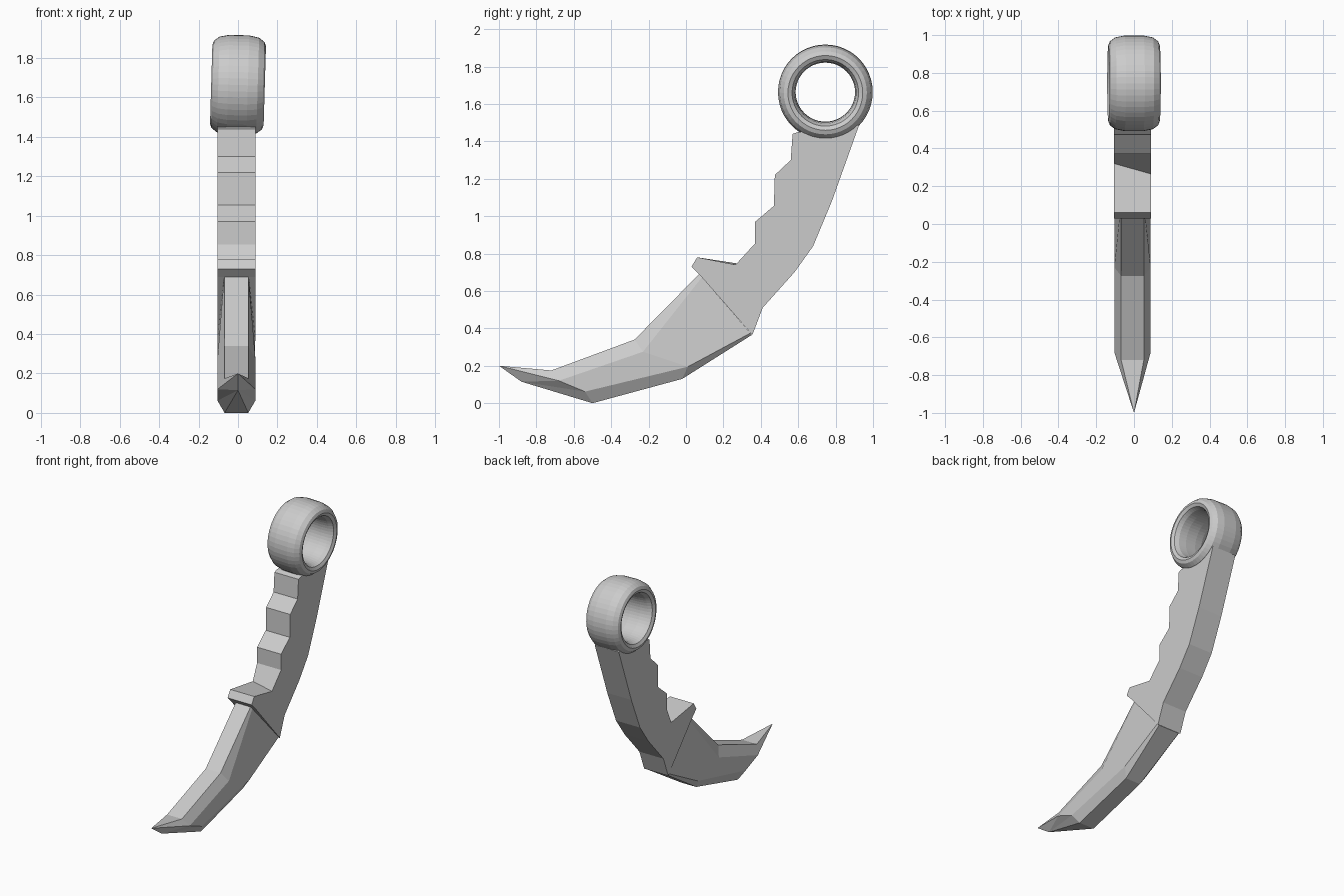
import bpy, bmesh, math
from mathutils import Matrix, Vector

if "Cube" in bpy.data.objects:
    bpy.data.objects.remove(bpy.data.objects["Cube"])

CX = -0.008  # centre plane of blade and handle


def make_object(name, bm):
    bmesh.ops.recalc_face_normals(bm, faces=bm.faces)
    mesh = bpy.data.meshes.new(name)
    bm.to_mesh(mesh)
    bm.free()
    obj = bpy.data.objects.new(name, mesh)
    bpy.context.collection.objects.link(obj)
    return obj


# Handle: side profile (y, z) with finger grooves and guard, bridged across x
profile = [(0.06, 0.78), (0.03, 0.73), (0.07, 0.69), (0.355, 0.365),
           (0.41, 0.51), (0.58, 0.70), (0.68, 0.84), (0.78, 1.08),
           (0.925, 1.485), (0.86, 1.53), (0.72, 1.46), (0.60, 1.45),
           (0.57, 1.44), (0.56, 1.30), (0.475, 1.22), (0.47, 1.055),
           (0.37, 0.97), (0.37, 0.855), (0.265, 0.74)]
bm = bmesh.new()
right = [bm.verts.new((CX + 0.097, y, z)) for y, z in profile]
left = [bm.verts.new((CX - 0.097, y, z)) for y, z in profile]
left[-1].co.y = 0.32  # the guard notch is skewed
bm.faces.new(right)
bm.faces.new(left)
for i in range(len(profile)):
    j = (i + 1) % len(profile)
    bm.faces.new((right[i], right[j], left[j], left[i]))
make_object("handle", bm)

# Blade: stations of spine, upper ridge, lower ridge and belly as (half width, y, z)
stations = [
    [(0.06, 0.07, 0.69), (0.064, 0.085, 0.673), (0.095, 0.345, 0.375), (0.085, 0.352, 0.365)],
    [(0.06, -0.275, 0.34), (0.096, -0.23, 0.275), (0.096, 0.01, 0.195), (0.06, -0.02, 0.13)],
    [(0.06, -0.72, 0.175), (0.096, -0.68, 0.12), (0.096, -0.54, 0.062), (0.06, -0.50, 0.0)],
]
bm = bmesh.new()
loops = []
for st in stations:
    loops.append([bm.verts.new((CX + w, y, z)) for w, y, z in st]
                 + [bm.verts.new((CX - w, y, z)) for w, y, z in reversed(st)])
for a, b in zip(loops, loops[1:]):
    for i in range(8):
        j = (i + 1) % 8
        bm.faces.new((a[i], a[j], b[j], b[i]))
bm.faces.new(loops[0])

# Pointed end of the blade with a short keel
tip = bm.verts.new((0, -1.0, 0.2))
keel = bm.verts.new((0, -0.88, 0.115))
end = loops[-1]
for side in (end[:4], end[:3:-1]):
    spine, upper, lower, belly = side
    bm.faces.new((spine, upper, tip))
    bm.faces.new((upper, keel, tip))
    bm.faces.new((upper, lower, keel))
    bm.faces.new((lower, belly, keel))
bm.faces.new((end[7], end[0], tip))
bm.faces.new((end[3], end[4], keel))
make_object("blade", bm)

# Finger ring: rounded cross-section (x, radius) swept round the x axis
half = [(0.05, 0.253), (0.10, 0.243), (0.128, 0.222), (0.136, 0.20),
        (0.125, 0.178), (0.095, 0.165), (0.04, 0.159)]
section = half + [(-x, r) for x, r in reversed(half)]
SEGMENTS = 48
bm = bmesh.new()
rings = []
for k in range(SEGMENTS):
    t = 2 * math.pi * k / SEGMENTS
    rings.append([bm.verts.new((x, r * math.cos(t), r * math.sin(t)))
                  for x, r in section])
for k in range(SEGMENTS):
    a, b = rings[k], rings[(k + 1) % SEGMENTS]
    for i in range(len(section)):
        j = (i + 1) % len(section)
        bm.faces.new((a[i], a[j], b[j], b[i]))
bm.transform(Matrix.Translation(Vector((0, 0.745, 1.663)))
             @ Matrix.Rotation(math.radians(1.7), 4, 'Y'))
make_object("finger_ring", bm)
